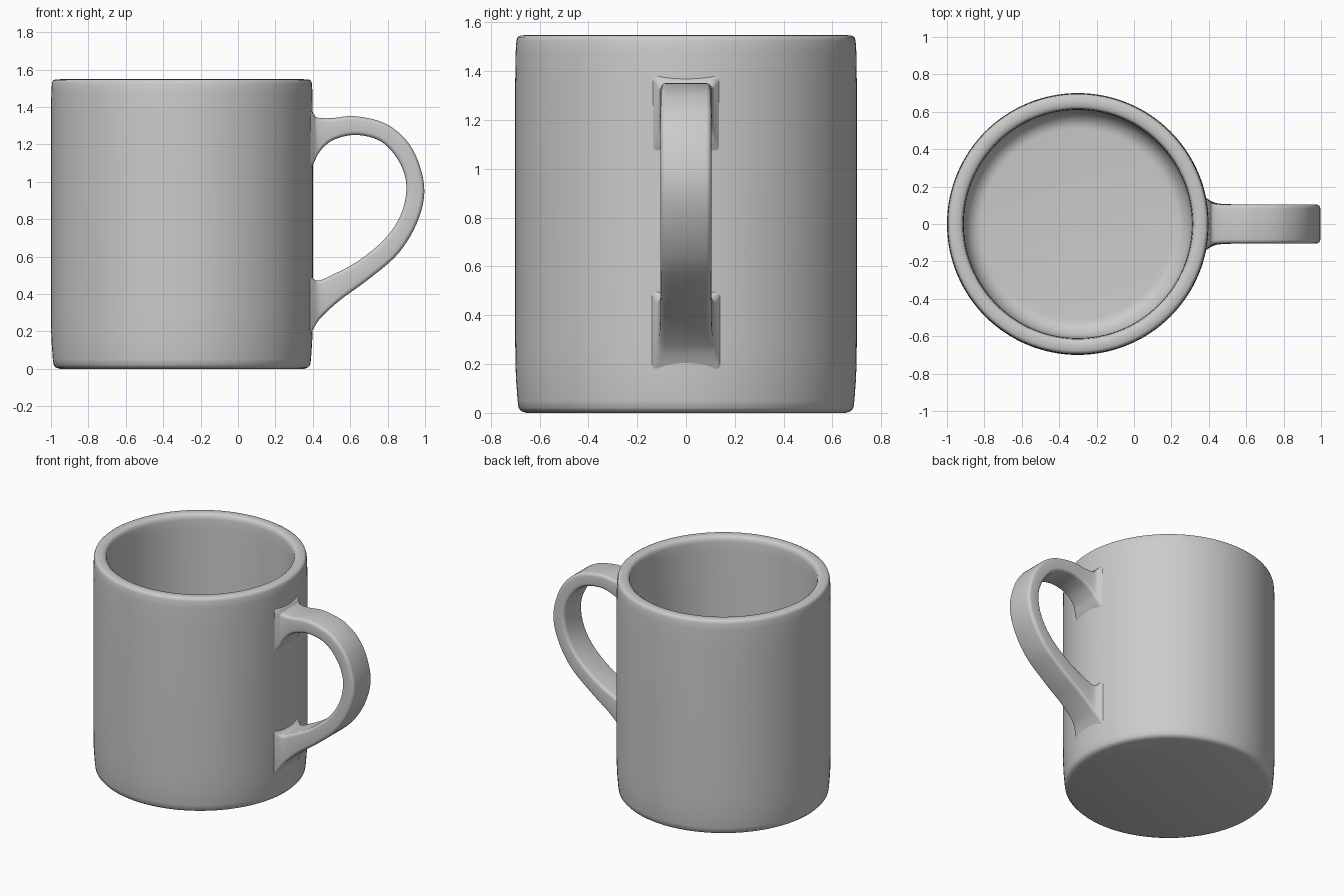
import bpy, bmesh, math
from mathutils import Vector

if "Cube" in bpy.data.objects:
    bpy.data.objects.remove(bpy.data.objects["Cube"])

CX = -0.3


def finish(bm, name, angle):
    bmesh.ops.recalc_face_normals(bm, faces=bm.faces)
    me = bpy.data.meshes.new(name)
    bm.to_mesh(me)
    bm.free()
    ob = bpy.data.objects.new(name, me)
    bpy.context.collection.objects.link(ob)
    bpy.ops.object.select_all(action='DESELECT')
    ob.select_set(True)
    bpy.context.view_layer.objects.active = ob
    bpy.ops.object.shade_smooth_by_angle(angle=math.radians(angle))
    return ob


def catmull(a, b, c, d, t):
    return 0.5 * (2 * b + (c - a) * t + (2 * a - 5 * b + 4 * c - d) * t * t
                  + (3 * b - a - 3 * c + d) * t ** 3)


# Cup body: lathed outer wall, rounded rim, inner wall with floor fillet
profile = [(0, 0), (0.655, 0), (0.674, 0.007), (0.686, 0.02), (0.69, 0.05),
           (0.696, 0.13), (0.699, 0.2), (0.7, 0.3), (0.7, 1.35), (0.698, 1.48),
           (0.695, 1.525), (0.69, 1.54), (0.678, 1.547), (0.65, 1.548),
           (0.628, 1.545), (0.616, 1.535), (0.612, 1.51), (0.61, 1.45), (0.61, 0.26)]
profile += [(0.51 + 0.1 * math.cos(a), 0.22 - 0.12 * math.sin(a))
            for a in [math.pi / 2 * i / 8 for i in range(9)]]
profile.append((0, 0.1))
bm = bmesh.new()
vs = [bm.verts.new((r, 0, z)) for r, z in profile]
es = [bm.edges.new(p) for p in zip(vs, vs[1:])]
bmesh.ops.spin(bm, geom=vs + es, cent=(0, 0, 0), axis=(0, 0, 1),
               angle=math.tau, steps=128, use_duplicate=False)
bmesh.ops.remove_doubles(bm, verts=bm.verts, dist=1e-4)
bmesh.ops.translate(bm, verts=bm.verts, vec=(CX, 0, 0))
finish(bm, "cup_body", 50)

# Handle stations: outer x, outer z, inner x, inner z, half width
stations = [(0.37, 1.40, 0.37, 1.04, 0.15), (0.403, 1.365, 0.405, 1.10, 0.122),
            (0.425, 1.343, 0.44, 1.165, 0.109), (0.50, 1.34, 0.51, 1.223, 0.104),
            (0.63, 1.35, 0.63, 1.25, 0.104), (0.80, 1.305, 0.765, 1.215, 0.104),
            (0.93, 1.18, 0.86, 1.11, 0.104), (0.995, 0.98, 0.90, 0.98, 0.104),
            (0.965, 0.80, 0.873, 0.83, 0.104), (0.86, 0.62, 0.785, 0.695, 0.104),
            (0.70, 0.48, 0.64, 0.575, 0.104), (0.55, 0.37, 0.50, 0.50, 0.105),
            (0.45, 0.28, 0.435, 0.473, 0.110), (0.407, 0.22, 0.405, 0.48, 0.126),
            (0.37, 0.14, 0.37, 0.52, 0.15)]


def section(bm, o, i, w):
    # Rounded rectangle spanning the outer point, inner point and width
    mid, half = (o + i) / 2, (o - i) / 2
    h = half.length
    n, r = half / h, 0.022
    pts = []
    for q, (su, sv) in enumerate([(1, 1), (-1, 1), (-1, -1), (1, -1)]):
        for k in range(5):
            a = math.pi / 2 * (q + k / 4)
            u = su * (w - r) + r * math.cos(a)
            v = sv * (h - r) + r * math.sin(a)
            pts.append(bm.verts.new(mid + n * v + Vector((0, u, 0))))
    return pts


bm = bmesh.new()
S = [Vector(s) for s in stations]
rings = []
for k in range(len(S) - 1):
    a, d = S[max(k - 1, 0)], S[min(k + 2, len(S) - 1)]
    for j in range(6):
        p = catmull(a, S[k], S[k + 1], d, j / 6)
        rings.append(section(bm, Vector((p[0], 0, p[1])), Vector((p[2], 0, p[3])), p[4]))
p = S[-1]
rings.append(section(bm, Vector((p[0], 0, p[1])), Vector((p[2], 0, p[3])), p[4]))
for A, B in zip(rings, rings[1:]):
    for k in range(len(A)):
        m = (k + 1) % len(A)
        bm.faces.new((A[k], A[m], B[m], B[k]))
finish(bm, "handle", 60)
